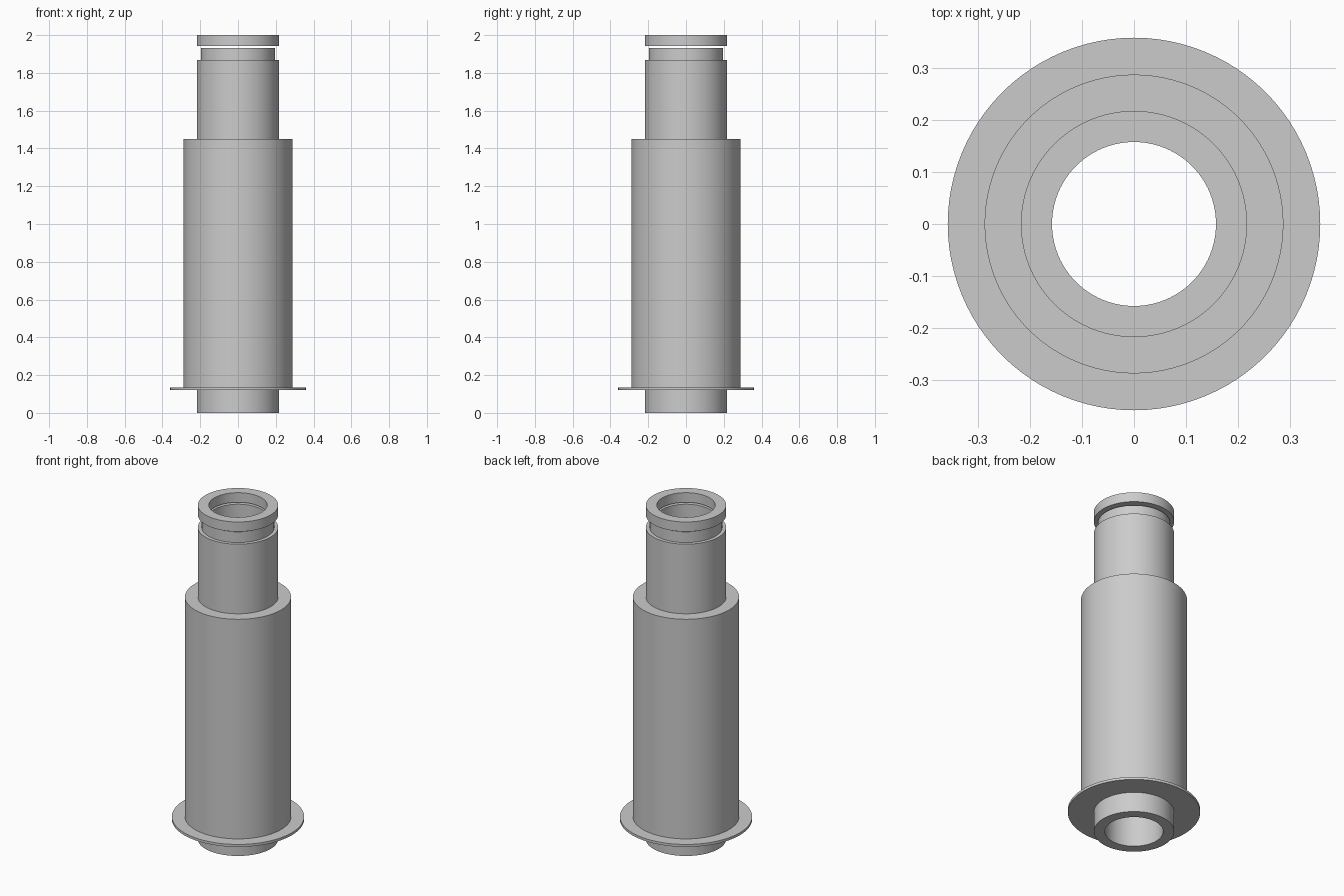
import bpy
import bmesh
import math

cube = bpy.data.objects.get("Cube")
if cube:
    bpy.data.objects.remove(cube, do_unlink=True)

SIDES = 96
BORE = 0.158
TUBE = 0.218

steel = bpy.data.materials.new("grey_metal")
steel.use_nodes = True
grey = (0.6, 0.6, 0.6, 1)
steel.diffuse_color = grey
steel.node_tree.nodes["Principled BSDF"].inputs["Base Color"].default_value = grey


def turned_part(name, profile):
    """Revolve a closed (radius, height) outline around the z axis."""
    bm = bmesh.new()
    rings = []
    for i in range(SIDES):
        a = 2 * math.pi * i / SIDES
        rings.append([bm.verts.new((r * math.cos(a), r * math.sin(a), z))
                      for r, z in profile])
    count = len(profile)
    for i in range(SIDES):
        here, after = rings[i], rings[(i + 1) % SIDES]
        for j in range(count):
            k = (j + 1) % count
            bm.faces.new((here[j], after[j], after[k], here[k]))
    bmesh.ops.recalc_face_normals(bm, faces=bm.faces)
    mesh = bpy.data.meshes.new(name)
    bm.to_mesh(mesh)
    bm.free()
    mesh.materials.append(steel)
    obj = bpy.data.objects.new(name, mesh)
    bpy.context.collection.objects.link(obj)
    bpy.ops.object.select_all(action="DESELECT")
    obj.select_set(True)
    bpy.context.view_layer.objects.active = obj
    bpy.ops.object.shade_smooth_by_angle(angle=math.radians(30))
    return obj


# Stepped sleeve: lower spigot, thin flange, wide barrel, upper tube, neck
steps = [(TUBE, 0, 0.12), (0.359, 0.12, 0.135), (0.288, 0.135, 1.45),
         (TUBE, 1.45, 1.867), (0.197, 1.867, 1.931)]
outline = [(BORE, 0)]
for radius, low, high in steps:
    outline += [(radius, low), (radius, high)]
outline.append((BORE, steps[-1][2]))
turned_part("stepped_sleeve", outline)

# Separate end ring just above the neck
turned_part("end_ring", [(BORE, 1.942), (TUBE, 1.942), (TUBE, 2), (BORE, 2)])
